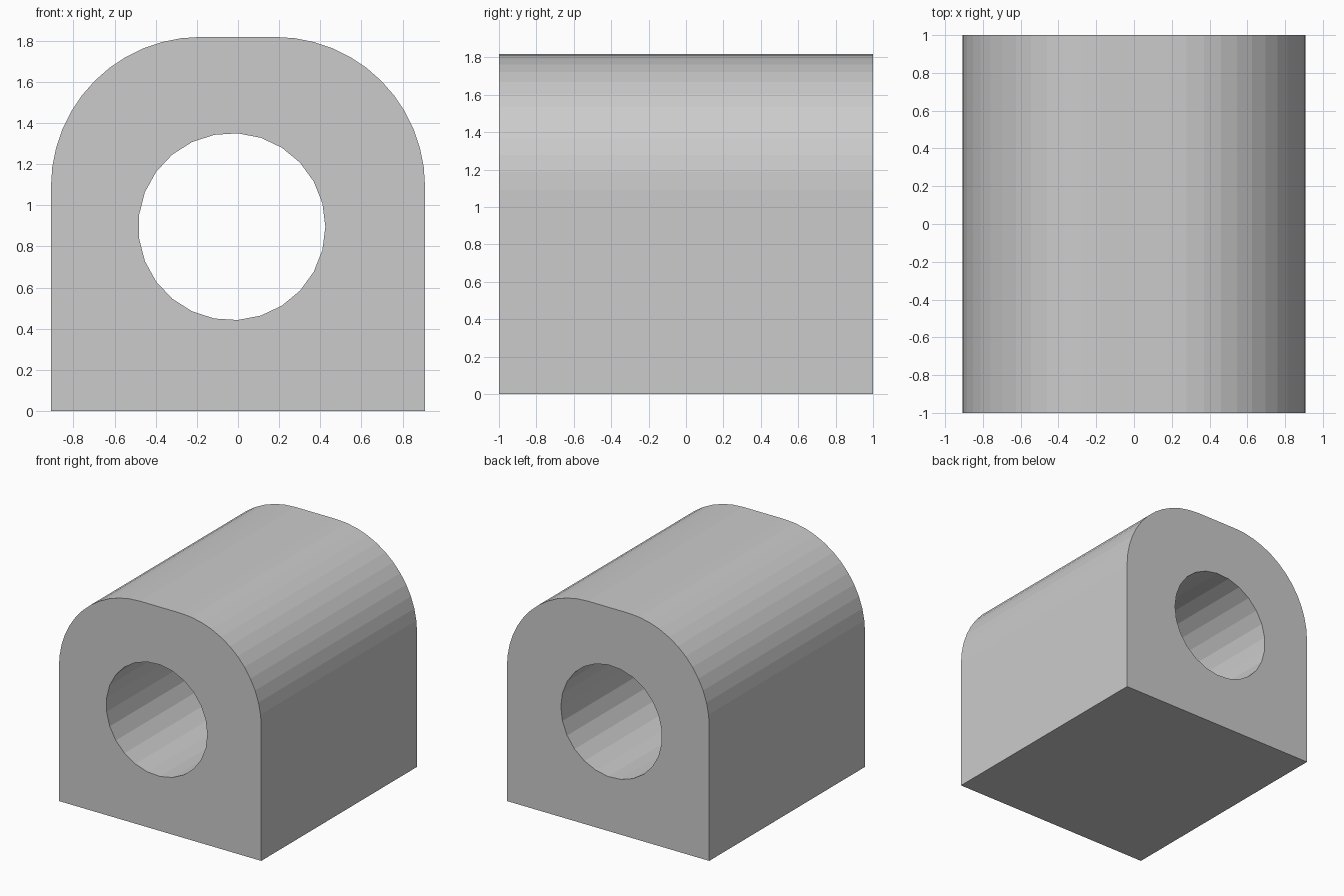
import bpy, bmesh
from math import sin, cos, pi

if "Cube" in bpy.data.objects:
    bpy.data.objects.remove(bpy.data.objects["Cube"])

HALF, HEIGHT, R = 0.909, 1.818, 0.727
DEPTH = 2.0


def extrude_profile(name, points, depth):
    """Extrude a closed (x, z) outline along y, centred on y = 0."""
    bm = bmesh.new()
    face = bm.faces.new([bm.verts.new((x, -depth / 2, z)) for x, z in points])
    ext = bmesh.ops.extrude_face_region(bm, geom=[face])
    moved = [v for v in ext["geom"] if isinstance(v, bmesh.types.BMVert)]
    bmesh.ops.translate(bm, verts=moved, vec=(0, depth, 0))
    bmesh.ops.recalc_face_normals(bm, faces=bm.faces)
    mesh = bpy.data.meshes.new(name)
    bm.to_mesh(mesh)
    bm.free()
    obj = bpy.data.objects.new(name, mesh)
    bpy.context.collection.objects.link(obj)
    return obj


# Block outline: square base, two rounded top corners of 12 facets each
right = [(HALF, 0)] + [
    (HALF - R + R * cos(i * pi / 24), HEIGHT - R + R * sin(i * pi / 24))
    for i in range(13)]
outline = right + [(-x, z) for x, z in reversed(right)]
block = extrude_profile("bored_block", outline, DEPTH)

# Through hole: 25-sided, slightly left of centre
hole = [(-0.03 + 0.4545 * cos(i * 2 * pi / 25),
         0.896 + 0.4545 * sin(i * 2 * pi / 25)) for i in range(25)]
cutter = extrude_profile("hole_cutter", hole, DEPTH + 0.4)
cutter.hide_render = True
cutter.display_type = 'WIRE'

bore = block.modifiers.new("bore", 'BOOLEAN')
bore.operation = 'DIFFERENCE'
bore.solver = 'EXACT'
bore.object = cutter

# Apply the cut and discard the helper
bpy.context.view_layer.objects.active = block
block.select_set(True)
bpy.ops.object.modifier_apply(modifier=bore.name)
bpy.data.objects.remove(cutter)
